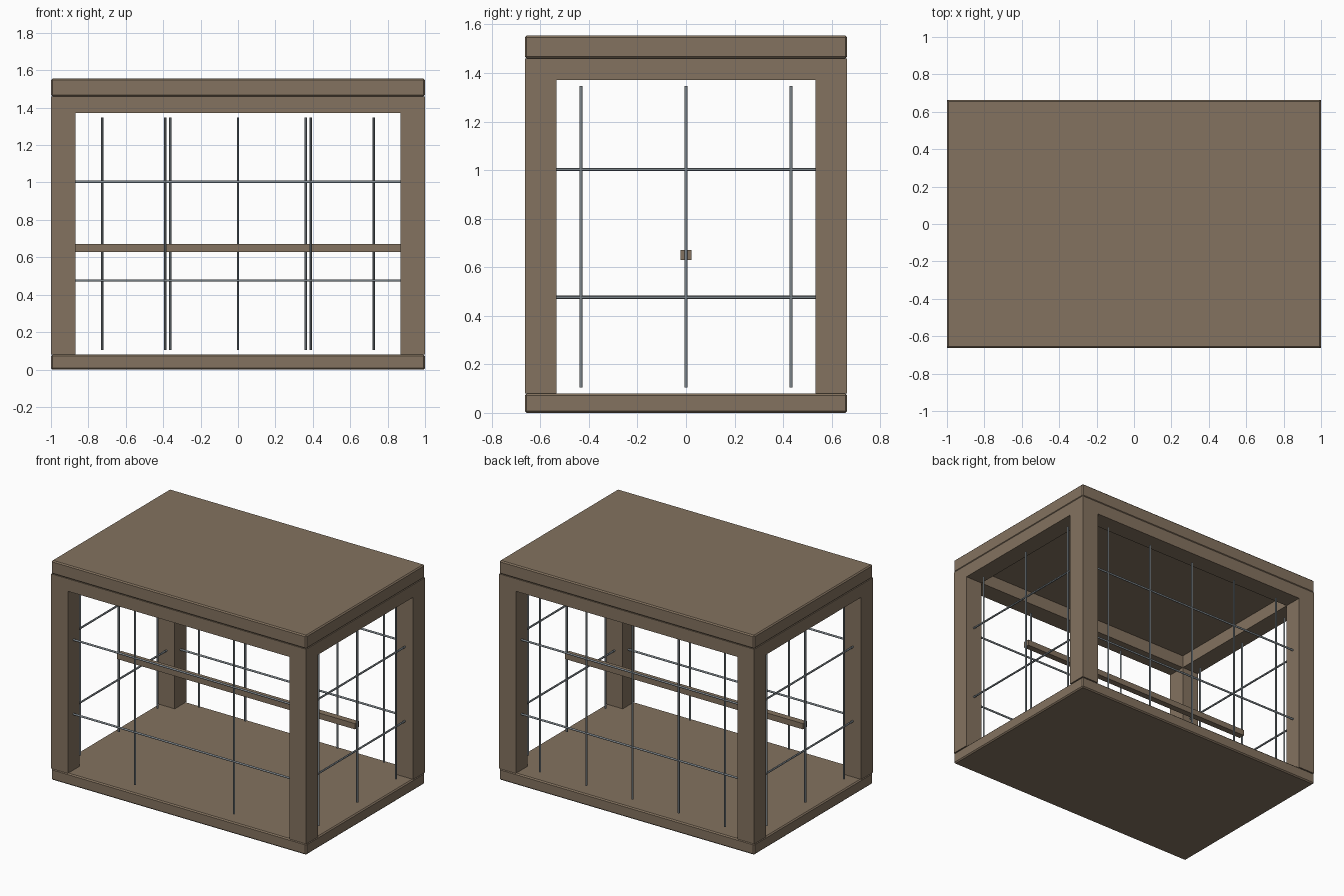
import bpy
from math import pi

if "Cube" in bpy.data.objects:
    bpy.data.objects.remove(bpy.data.objects["Cube"])

HX, HY = 1.0, 0.664          # outer half sizes
T = 0.13                     # post thickness
Z0, Z1, Z2, Z3 = 0.08, 1.371, 1.46, 1.555
RX, RY = HX - T / 2, HY - T / 2   # rod planes, mid-post


def material(name, rgb):
    m = bpy.data.materials.new(name)
    m.diffuse_color = (*rgb, 1)
    m.use_nodes = True
    m.node_tree.nodes["Principled BSDF"].inputs["Base Color"].default_value = m.diffuse_color
    return m


WOOD = material("wood", (0.23, 0.17, 0.115))
STEEL = material("steel", (0.20, 0.23, 0.25))


def box(name, lo, hi, bevel=0):
    bpy.ops.mesh.primitive_cube_add(size=1, location=[(a + b) / 2 for a, b in zip(lo, hi)])
    o = bpy.context.object
    o.name = name
    o.scale = [b - a for a, b in zip(lo, hi)]
    bpy.ops.object.transform_apply(location=False, rotation=False, scale=True)
    o.data.materials.append(WOOD)
    if bevel:
        mod = o.modifiers.new("edge", 'BEVEL')
        mod.width = bevel
        mod.segments = 1
    return o


def rod(name, centre, length, axis):
    rot = {'x': (0, pi / 2, 0), 'y': (pi / 2, 0, 0), 'z': (0, 0, 0)}[axis]
    bpy.ops.mesh.primitive_cylinder_add(vertices=12, radius=0.0066, depth=length,
                                        location=centre, rotation=rot)
    o = bpy.context.object
    o.name = name
    o.data.materials.append(STEEL)
    bpy.ops.object.shade_smooth_by_angle()


# Floor and roof slabs
box("floor_slab", (-HX, -HY, 0), (HX, HY, Z0), 0.008)
box("roof_slab", (-HX, -HY, Z2), (HX, HY, Z3), 0.008)

# Corner posts
for sx, nx in ((-1, "left"), (1, "right")):
    for sy, ny in ((-1, "front"), (1, "back")):
        x, y = sx * RX, sy * RY
        box(f"{ny}_{nx}_post", (x - T / 2, y - T / 2, Z0), (x + T / 2, y + T / 2, Z2))

# Top beams between the posts
for s, n in ((-1, "front"), (1, "back")):
    box(f"{n}_beam", (-HX + T, s * RY - T / 2, Z1), (HX - T, s * RY + T / 2, Z2))
for s, n in ((-1, "left"), (1, "right")):
    box(f"{n}_beam", (s * RX - T / 2, -HY + T, Z1), (s * RX + T / 2, HY - T, Z2))

# Perch running the length of the cage
box("perch", (-0.932, -0.022, 0.629), (0.932, 0.022, 0.67))

# Upright bars: two in front, five behind, three on each side
VZ, VL = 0.726, 1.242
for x in (-0.388, 0.388):
    rod("front_upright_bar", (x, -RY, VZ), VL, 'z')
for i in range(-2, 3):
    rod("back_upright_bar", (i * 0.3625, RY, VZ), VL, 'z')
for s, n in ((-1, "left"), (1, "right")):
    for i in (-1, 0, 1):
        rod(f"{n}_upright_bar", (s * RX, i * 0.433, VZ), VL, 'z')

# Cross bars on all four sides
for z in (0.476, 1.003):
    for s, n in ((-1, "front"), (1, "back")):
        rod(f"{n}_cross_bar", (0, s * RY, z), 2 * (HX - T), 'x')
    for s, n in ((-1, "left"), (1, "right")):
        rod(f"{n}_cross_bar", (s * RX, 0, z), 2 * (HY - T), 'y')
